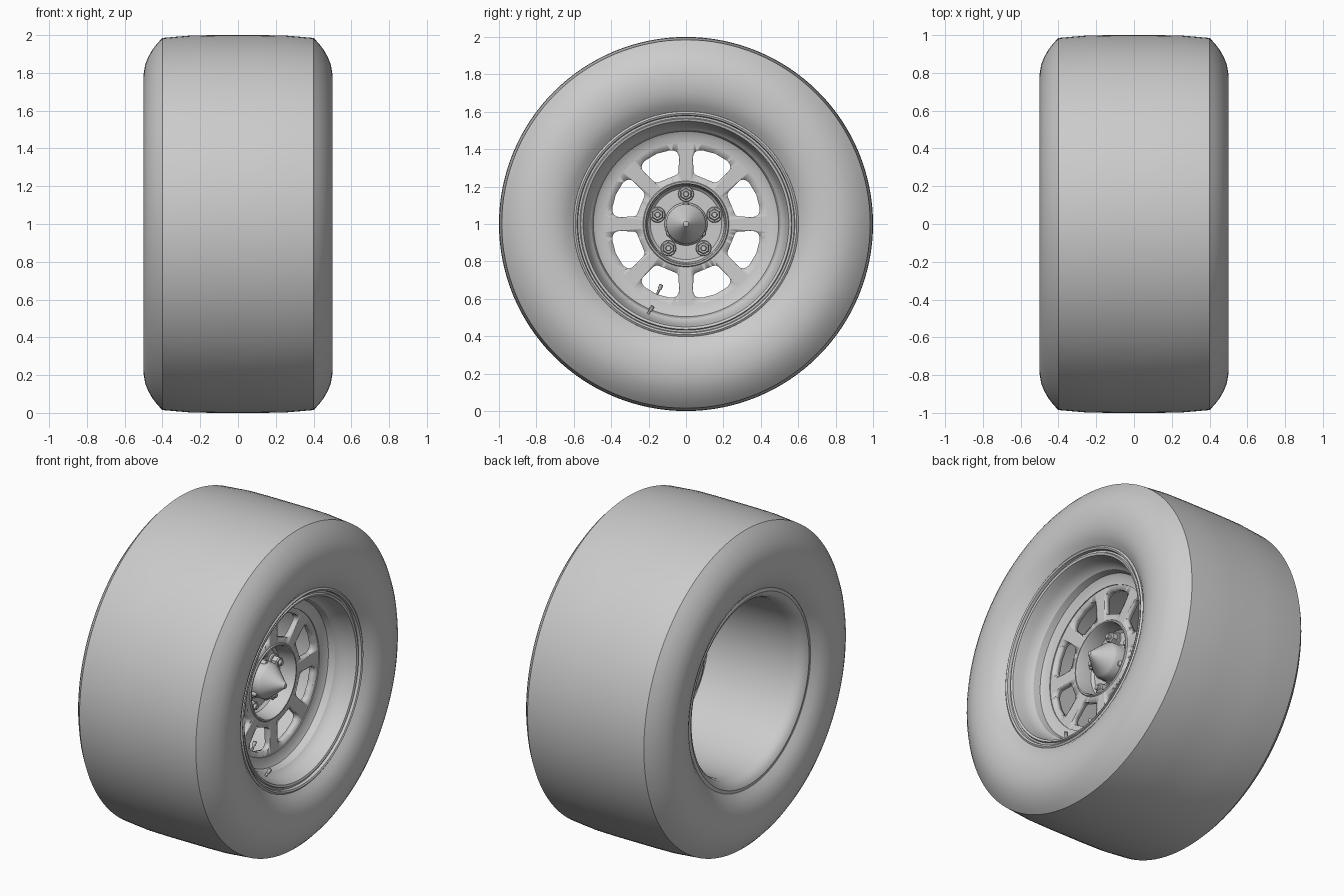
import bpy, bmesh, math
from mathutils import Matrix, Vector

if "Cube" in bpy.data.objects:
    bpy.data.objects.remove(bpy.data.objects["Cube"])

CENTRE = Vector((0, 0, 1))


def finish(bm, name, angle=30):
    bmesh.ops.remove_doubles(bm, verts=bm.verts, dist=1e-5)
    bmesh.ops.recalc_face_normals(bm, faces=bm.faces)
    me = bpy.data.meshes.new(name)
    bm.to_mesh(me)
    bm.free()
    ob = bpy.data.objects.new(name, me)
    bpy.context.collection.objects.link(ob)
    bpy.ops.object.select_all(action='DESELECT')
    ob.select_set(True)
    bpy.context.view_layer.objects.active = ob
    bpy.ops.object.shade_smooth_by_angle(angle=math.radians(angle))
    return ob


def add_lathe(bm, profile, segs, closed=True, at=(0, 0, 1)):
    """Revolve (x, radius) points about an axis parallel to x."""
    at = Vector(at)
    rings = []
    for i in range(segs):
        a = 2 * math.pi * i / segs
        rings.append([bm.verts.new(at + Vector((x, r * math.sin(a), r * math.cos(a))))
                      for x, r in profile])
    n = len(profile)
    for i in range(segs):
        p, q = rings[i], rings[(i + 1) % segs]
        for j in range(n if closed else n - 1):
            k = (j + 1) % n
            bm.faces.new((p[j], p[k], q[k], q[j]))


def lathe(name, profile, segs=128, closed=True, angle=30):
    bm = bmesh.new()
    add_lathe(bm, profile, segs, closed)
    return finish(bm, name, angle)


def polar(x, r, deg):
    """Point on the wheel, angle measured from the top towards +y."""
    a = math.radians(deg)
    return CENTRE + Vector((x, r * math.sin(a), r * math.cos(a)))


# Tyre: mirrored half profile, bore hidden behind the rim
half = [(0.12, 1.0), (0.25, 0.998), (0.4, 0.985), (0.427, 0.957), (0.453, 0.923),
        (0.475, 0.885), (0.491, 0.845), (0.499, 0.80), (0.5, 0.755), (0.495, 0.71),
        (0.483, 0.67), (0.465, 0.635), (0.437, 0.60), (0.40, 0.59)]
lathe("tyre", [(-x, r) for x, r in reversed(half)] + half)

# Rim: stepped front lip, disc seat, long open barrel, rear lip
lathe("rim", [(0.41, 0.605), (0.44, 0.602), (0.447, 0.592), (0.442, 0.582), (0.425, 0.578),
              (0.425, 0.568), (0.435, 0.563), (0.43, 0.55), (0.405, 0.543), (0.37, 0.535),
              (0.33, 0.52), (0.315, 0.505), (0.275, 0.495), (0.26, 0.47), (0.255, 0.435),
              (0.22, 0.435), (0.20, 0.51), (0.0, 0.52), (-0.36, 0.528), (-0.405, 0.54),
              (-0.43, 0.56), (-0.44, 0.58), (-0.435, 0.60), (-0.40, 0.605)])

# Disc plate with eight rounded windows
plate = lathe("disc_plate", [(0.25, 0.445), (0.24, 0.215), (0.205, 0.215), (0.215, 0.445)])
bm = bmesh.new()
for i in range(8):
    base = math.radians(22.5 + 45 * i)
    rot = Matrix.Rotation(-base, 4, 'X')
    outline = [(-0.066, 0.262), (0.066, 0.262), (0.11, 0.365), (0.085, 0.395),
               (0, 0.407), (-0.085, 0.395), (-0.11, 0.365)]
    lo, hi = ([bm.verts.new(rot @ Vector((x, y, z)) + CENTRE) for y, z in outline]
              for x in (0.12, 0.32))
    n = len(outline)
    bm.faces.new(lo)
    bm.faces.new(hi)
    sides = []
    for j in range(n):
        k = (j + 1) % n
        bm.faces.new((lo[j], lo[k], hi[k], hi[j]))
        if j != 4:
            sides.append(bm.edges.get((lo[j], hi[j])))
    bmesh.ops.bevel(bm, geom=sides, offset=0.018, segments=4, profile=0.5, affect='EDGES')
cutter = finish(bm, "window_cutter")
cutter.hide_render = True
bpy.ops.object.select_all(action='DESELECT')
plate.select_set(True)
bpy.context.view_layer.objects.active = plate
mod = plate.modifiers.new("windows", 'BOOLEAN')
mod.operation = 'DIFFERENCE'
mod.solver = 'EXACT'
mod.object = cutter
bpy.ops.object.modifier_apply(modifier=mod.name)
bpy.data.objects.remove(cutter)

# Hub: shallow dish in front, drum behind
lathe("hub", [(0.24, 0.23), (0.247, 0.225), (0.247, 0.217), (0.235, 0.212), (0.145, 0.205),
              (0.13, 0.19), (0.13, 0.0), (0.01, 0.0), (0.01, 0.19), (0.02, 0.21), (0.205, 0.23)],
      96)

# Pointed centre cap
lathe("centre_cap", [(0.12, 0.115), (0.14, 0.115), (0.15, 0.108), (0.21, 0.106),
                     (0.225, 0.098), (0.315, 0.022), (0.328, 0.014), (0.333, 0.0)],
      64, closed=False)

# Three cap clips along the side of the cap
bm = bmesh.new()
for deg in (0, 120, 240):
    add_lathe(bm, [(0.12, 0), (0.12, 0.016), (0.185, 0.016), (0.195, 0.01), (0.195, 0)],
              16, False, polar(0, 0.105, deg))
finish(bm, "cap_clips")

# Five lug nuts on round washers, each with a stud
bm = bmesh.new()
for i in range(5):
    p = polar(0, 0.16, 72 * i)
    add_lathe(bm, [(0.12, 0.042), (0.14, 0.042), (0.145, 0.038), (0.145, 0)], 24, False, p)
    add_lathe(bm, [(0.14, 0.033), (0.175, 0.033), (0.182, 0.027), (0.182, 0)], 6, False, p)
    add_lathe(bm, [(0.17, 0.016), (0.197, 0.016), (0.2, 0.012), (0.2, 0)], 16, False, p)
finish(bm, "lug_nuts", 25)

# Two valve stems: one on the rim, one behind a window
for name, x, r0, r1 in (("outer_valve", 0.34, 0.525, 0.475), ("inner_valve", 0.20, 0.52, 0.35)):
    bm = bmesh.new()
    a, b = polar(x - 0.01, r0, 203), polar(x + 0.01, r1, 202)
    d = b - a
    for start, end, rad in ((0, 1, 0.007), (1 - 0.025 / d.length, 1, 0.011)):
        m = Matrix.Translation(a + d * (start + end) / 2) @ d.to_track_quat('Z', 'Y').to_matrix().to_4x4()
        bmesh.ops.create_cone(bm, cap_ends=True, segments=12, radius1=rad, radius2=rad,
                              depth=d.length * (end - start), matrix=m)
    finish(bm, name)
